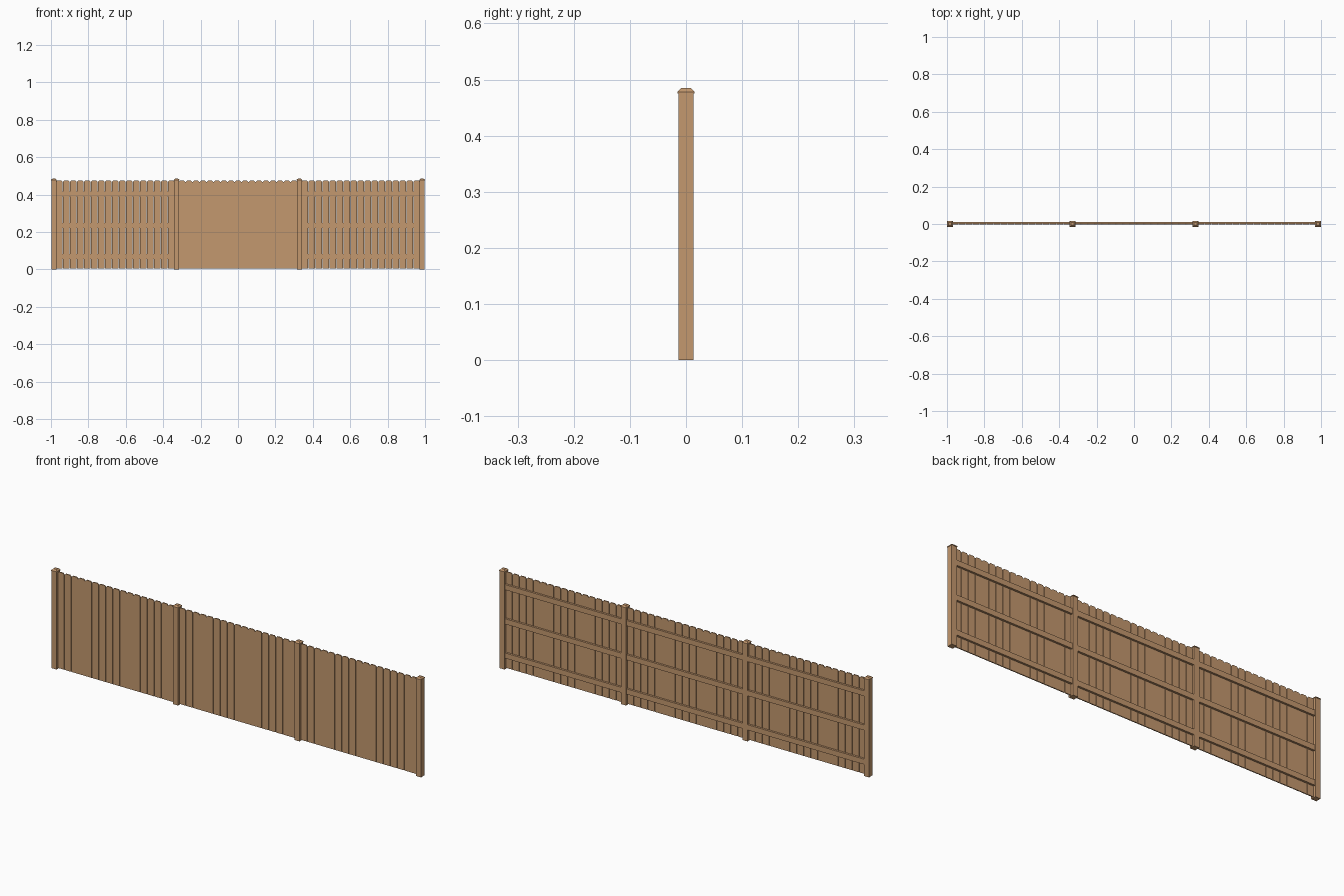
import bpy, bmesh

if "Cube" in bpy.data.objects:
    bpy.data.objects.remove(bpy.data.objects["Cube"])

wood = bpy.data.materials.new("warm wood")
wood.diffuse_color = (0.552, 0.314, 0.156, 1)
wood.use_nodes = True
wood.node_tree.nodes["Principled BSDF"].inputs["Base Color"].default_value = wood.diffuse_color

SPAN = 0.6563                      # distance between post centres
POST_X = [(i - 1.5) * SPAN for i in range(4)]
PITCH, GAP = 0.0374, 0.0018        # board spacing and gap
BOARDS = 17


def add_object(name, bm):
    bmesh.ops.recalc_face_normals(bm, faces=bm.faces)
    mesh = bpy.data.meshes.new(name)
    bm.to_mesh(mesh)
    bm.free()
    mesh.materials.append(wood)
    obj = bpy.data.objects.new(name, mesh)
    bpy.context.collection.objects.link(obj)
    return obj


def stack(bm, x, levels):
    """Square column through (half width, z) levels."""
    rings = [[bm.verts.new((x + sx * h, sy * h, z))
              for sx, sy in ((-1, -1), (1, -1), (1, 1), (-1, 1))] for h, z in levels]
    bm.faces.new(rings[0][::-1])
    bm.faces.new(rings[-1])
    for a, b in zip(rings, rings[1:]):
        for i in range(4):
            j = (i + 1) % 4
            bm.faces.new((a[i], a[j], b[j], b[i]))


def prism(bm, outline, y0, y1):
    """Extrude an x-z outline from y0 to y1."""
    face = bm.faces.new([bm.verts.new((x, y0, z)) for x, z in outline])
    out = bmesh.ops.extrude_face_region(bm, geom=[face])["geom"]
    verts = [v for v in out if isinstance(v, bmesh.types.BMVert)]
    bmesh.ops.translate(bm, verts=verts, vec=(0, y1 - y0, 0))


# Posts with bevelled caps
for i, x in enumerate(POST_X):
    bm = bmesh.new()
    stack(bm, x, [(0.0138, 0), (0.0138, 0.475)])
    add_object(f"post_{i + 1}", bm)
    bm = bmesh.new()
    stack(bm, x, [(0.0155, 0.475), (0.0155, 0.478), (0.008, 0.485)])
    add_object(f"post_cap_{i + 1}", bm)

for p in range(3):
    mid = (p - 1) * SPAN
    # Dog-eared boards
    bm = bmesh.new()
    for k in range(BOARDS):
        x = mid + (k - (BOARDS - 1) / 2) * PITCH
        h = (PITCH - GAP) / 2
        c = 0.007
        prism(bm, [(x - h, 0.004), (x + h, 0.004), (x + h, 0.474 - c),
                   (x + h - c, 0.474), (x - h + c, 0.474), (x - h, 0.474 - c)],
              -0.003, 0.002)
    add_object(f"boards_{p + 1}", bm)
    # Three rails behind the boards
    bm = bmesh.new()
    h = SPAN / 2 - 0.0138
    for z in (0.068, 0.235, 0.402):
        prism(bm, [(mid - h, z - 0.013), (mid + h, z - 0.013),
                   (mid + h, z + 0.013), (mid - h, z + 0.013)], 0.002, 0.012)
    add_object(f"rails_{p + 1}", bm)
